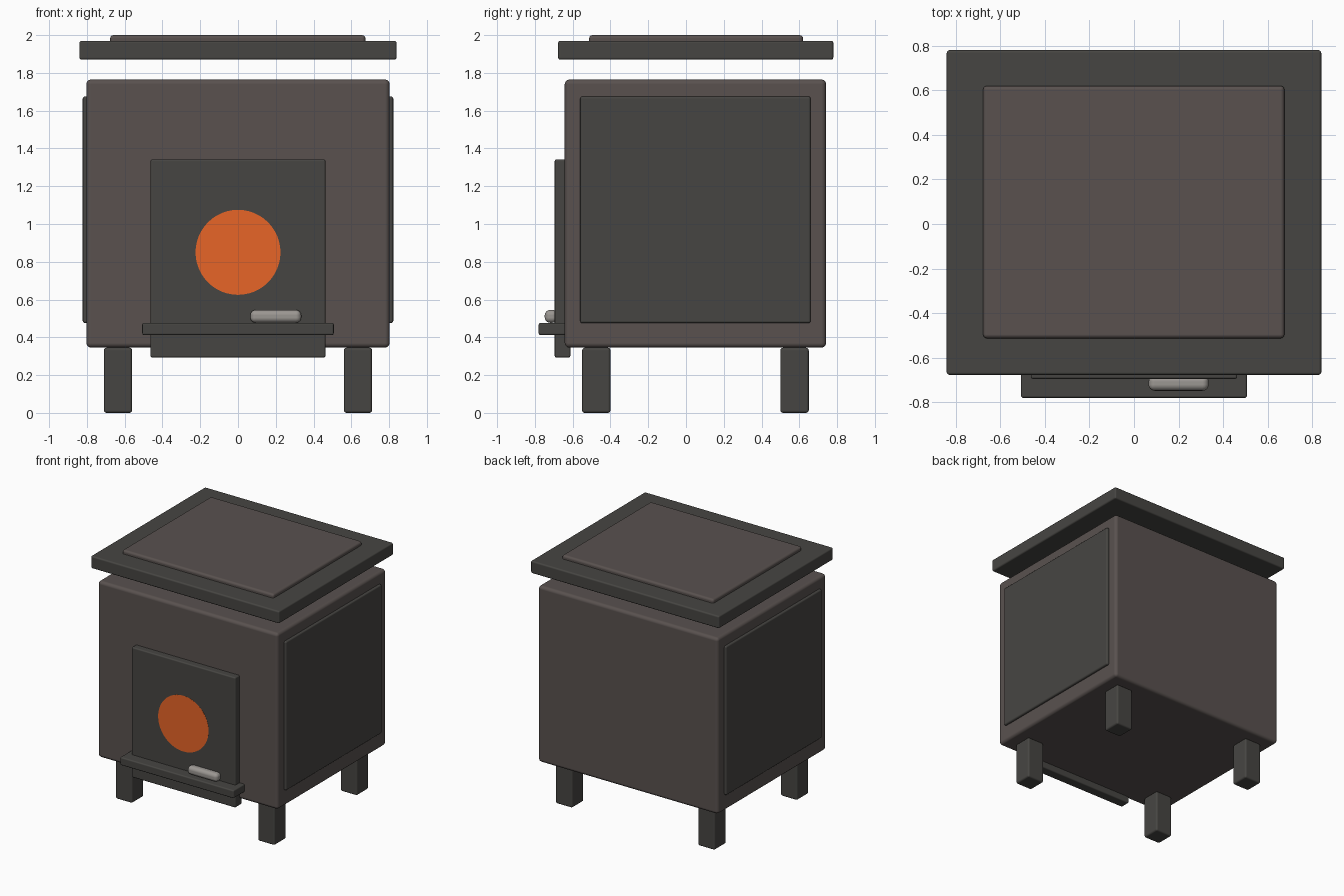
import bpy, bmesh, math

if "Cube" in bpy.data.objects:
    bpy.data.objects.remove(bpy.data.objects["Cube"])


def material(name, rgb):
    m = bpy.data.materials.new(name)
    m.diffuse_color = (*rgb, 1)
    m.use_nodes = True
    m.node_tree.nodes["Principled BSDF"].inputs["Base Color"].default_value = m.diffuse_color
    return m


BODY = material("warm_iron", (0.10, 0.083, 0.078))
DARK = material("dark_iron", (0.062, 0.060, 0.055))
STEEL = material("handle_steel", (0.33, 0.31, 0.29))
GLOW = material("fire_glow", (0.80, 0.13, 0.02))


def box(name, x, y, z, mat, bevel=0.01, segments=3, mirror=False):
    """Bevelled box from (min, max) ranges, optionally mirrored across x = 0."""
    bpy.ops.mesh.primitive_cube_add(size=1)
    ob = bpy.context.object
    ob.name = name
    for v in ob.data.vertices:
        v.co = [lo + (c + 0.5) * (hi - lo) for c, (lo, hi) in zip(v.co, (x, y, z))]
    ob.data.materials.append(mat)
    bpy.ops.object.shade_smooth_by_angle(angle=math.radians(35))
    b = ob.modifiers.new("bevel", 'BEVEL')
    b.width, b.segments = bevel, segments
    b.harden_normals = True
    if mirror:
        ob.modifiers.new("mirror", 'MIRROR')
    return ob


# Firebox with side panels
box("firebox", (-0.803, 0.803), (-0.642, 0.742), (0.345, 1.765), BODY, 0.025)
box("side_panel", (0.775, 0.822), (-0.56, 0.66), (0.475, 1.675), DARK, 0.012, mirror=True)

# Floating lid and cooking plate
box("lid", (-0.84, 0.84), (-0.677, 0.78), (1.87, 1.97), DARK, 0.012)
box("cooking_plate", (-0.677, 0.675), (-0.513, 0.62), (1.94, 2.0), BODY, 0.018)

# Legs
box("front_leg", (0.56, 0.71), (-0.55, -0.40), (0, 0.345), DARK, 0.014, mirror=True)
box("back_leg", (0.56, 0.71), (0.50, 0.65), (0, 0.345), DARK, 0.014, mirror=True)

# Door, ash ledge and handle
box("door", (-0.463, 0.463), (-0.695, -0.612), (0.293, 1.342), DARK, 0.010)
box("ash_ledge", (-0.507, 0.507), (-0.78, -0.63), (0.412, 0.477), DARK, 0.010)
box("door_handle", (0.065, 0.335), (-0.748, -0.68), (0.477, 0.545), STEEL, 0.028, 4)

# Round fire window set almost flush in the door
bpy.ops.mesh.primitive_cylinder_add(vertices=48, radius=0.225, depth=0.04,
                                    location=(0, -0.676, 0.85),
                                    rotation=(math.pi / 2, 0, 0))
window = bpy.context.object
window.name = "fire_window"
window.data.materials.append(GLOW)
bpy.ops.object.shade_smooth_by_angle()
